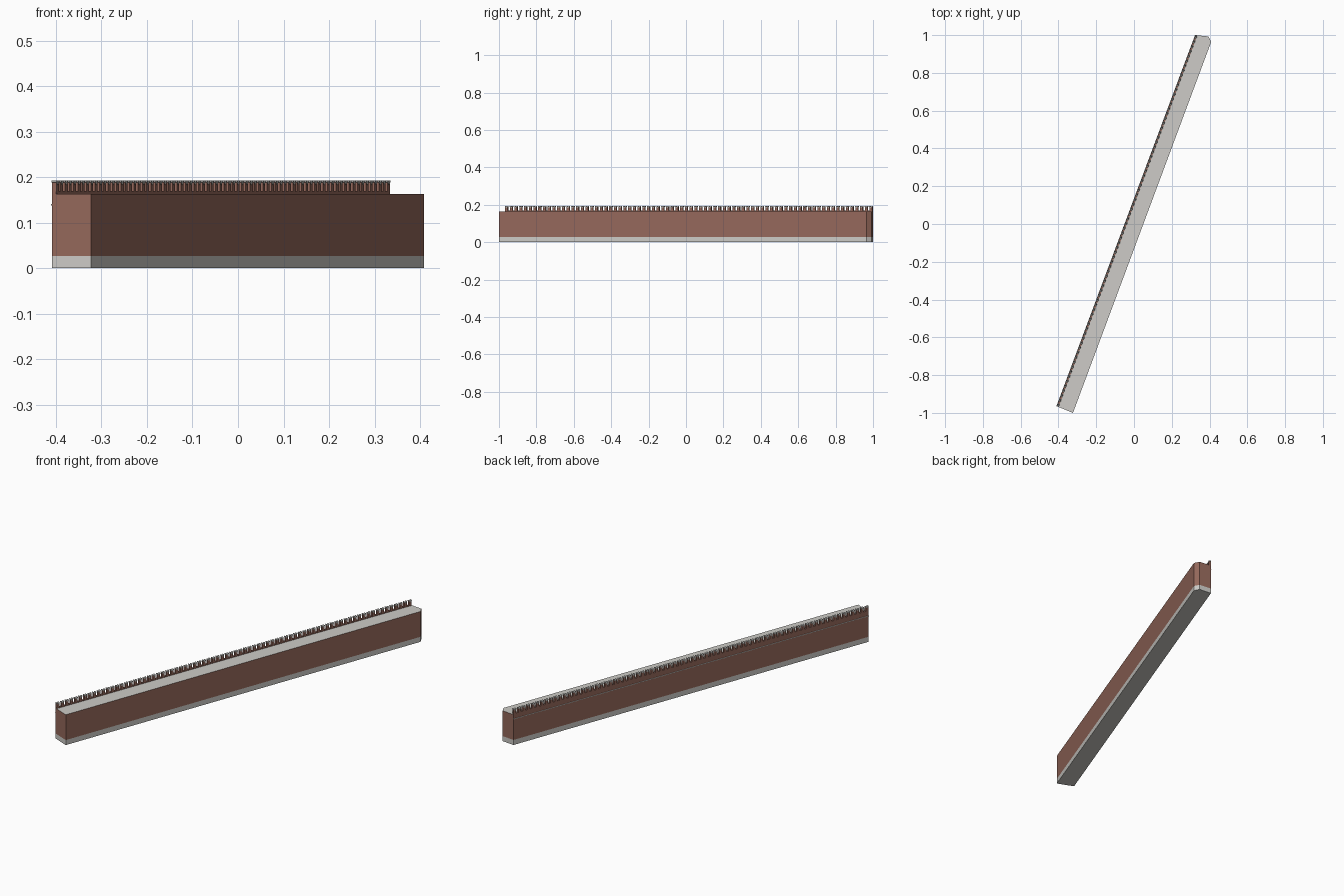
import bpy, bmesh
from mathutils import Vector

if "Cube" in bpy.data.objects:
    bpy.data.objects.remove(bpy.data.objects["Cube"])


def material(name, rgb):
    m = bpy.data.materials.new(name)
    m.diffuse_color = (*rgb, 1)
    m.use_nodes = True
    m.node_tree.nodes["Principled BSDF"].inputs["Base Color"].default_value = m.diffuse_color
    return m


BRICK = material("brick red", (0.30, 0.14, 0.105))
STONE = material("pale stone", (0.61, 0.60, 0.57))

# Plan of the wall: near end square, far end with a clipped corner
A, B, C, D, E = [Vector((x, y, 0)) for x, y in
                 ((-0.409, -0.965), (-0.323, -1.0), (0.409, 0.965),
                  (0.394, 0.993), (0.325, 1.0))]
PLAN = [A, B, C, D, E]
ALONG = (E - A).normalized()          # direction of the battlements
IN = Vector((ALONG.y, -ALONG.x, 0))   # from outer face towards the walkway
LENGTH = (E - A).length
UP = Vector((0, 0, 1))
BASE_Z, WALK_Z, TOP_Z = 0.027, 0.163, 0.193


def add_prism(bm, points, offset):
    """Closed solid: a planar outline swept along offset."""
    lo = [bm.verts.new(p) for p in points]
    hi = [bm.verts.new(p + offset) for p in points]
    n = len(points)
    bm.faces.new(lo[::-1])
    bm.faces.new(hi)
    for i in range(n):
        j = (i + 1) % n
        bm.faces.new((lo[i], lo[j], hi[j], hi[i]))


def finish(name, bm, mats, rule=None):
    bmesh.ops.recalc_face_normals(bm, faces=bm.faces)
    if rule:
        for f in bm.faces:
            f.material_index = rule(f)
    mesh = bpy.data.meshes.new(name)
    bm.to_mesh(mesh)
    bm.free()
    for m in mats:
        mesh.materials.append(m)
    ob = bpy.data.objects.new(name, mesh)
    bpy.context.collection.objects.link(ob)
    return ob


def strip(name, near, far, z0, z1, mat):
    """Long bar beside the outer face, between two offsets from it."""
    bm = bmesh.new()
    quad = [A + IN * near, A + IN * far, E + IN * far, E + IN * near]
    add_prism(bm, [p + UP * z0 for p in quad], UP * (z1 - z0))
    return finish(name, bm, [mat])


# Stone plinth
bm = bmesh.new()
add_prism(bm, PLAN, UP * BASE_Z)
finish("plinth", bm, [STONE])

# Brick wall body with a stone walkway on top
bm = bmesh.new()
add_prism(bm, [p + UP * BASE_Z for p in PLAN], UP * (WALK_Z - BASE_Z))
finish("wall_body", bm, [BRICK, STONE], lambda f: 1 if f.normal.z > 0.5 else 0)

# String course on the outer face and low parapet under the battlements
strip("string_course", -0.002, 0.001, 0.138, 0.141, STONE)
strip("parapet", 0.0, 0.010, WALK_Z, 0.168, BRICK)

# Swallow-tailed merlons with slightly wider stone caps
COUNT, HALF, THICK = 78, 0.0075, 0.010
bodies, caps = bmesh.new(), bmesh.new()
for i in range(COUNT):
    mid = A + ALONG * (0.009 + (LENGTH - 0.018) * i / (COUNT - 1))

    def outline(pts):
        return [mid + ALONG * t + UP * z for t, z in pts]

    add_prism(bodies, outline([(-HALF, 0.166), (HALF, 0.166), (HALF, 0.190),
                               (0, 0.184), (-HALF, 0.190)]), IN * THICK)
    w = HALF + 0.0012
    cap = outline([(-w, 0.189), (0, 0.183), (w, 0.189),
                   (w, TOP_Z), (0.004, TOP_Z), (0, 0.187),
                   (-0.004, TOP_Z), (-w, TOP_Z)])
    add_prism(caps, [p - IN * 0.0008 for p in cap], IN * (THICK + 0.0016))
finish("merlons", bodies, [BRICK])
finish("merlon_caps", caps, [STONE])
